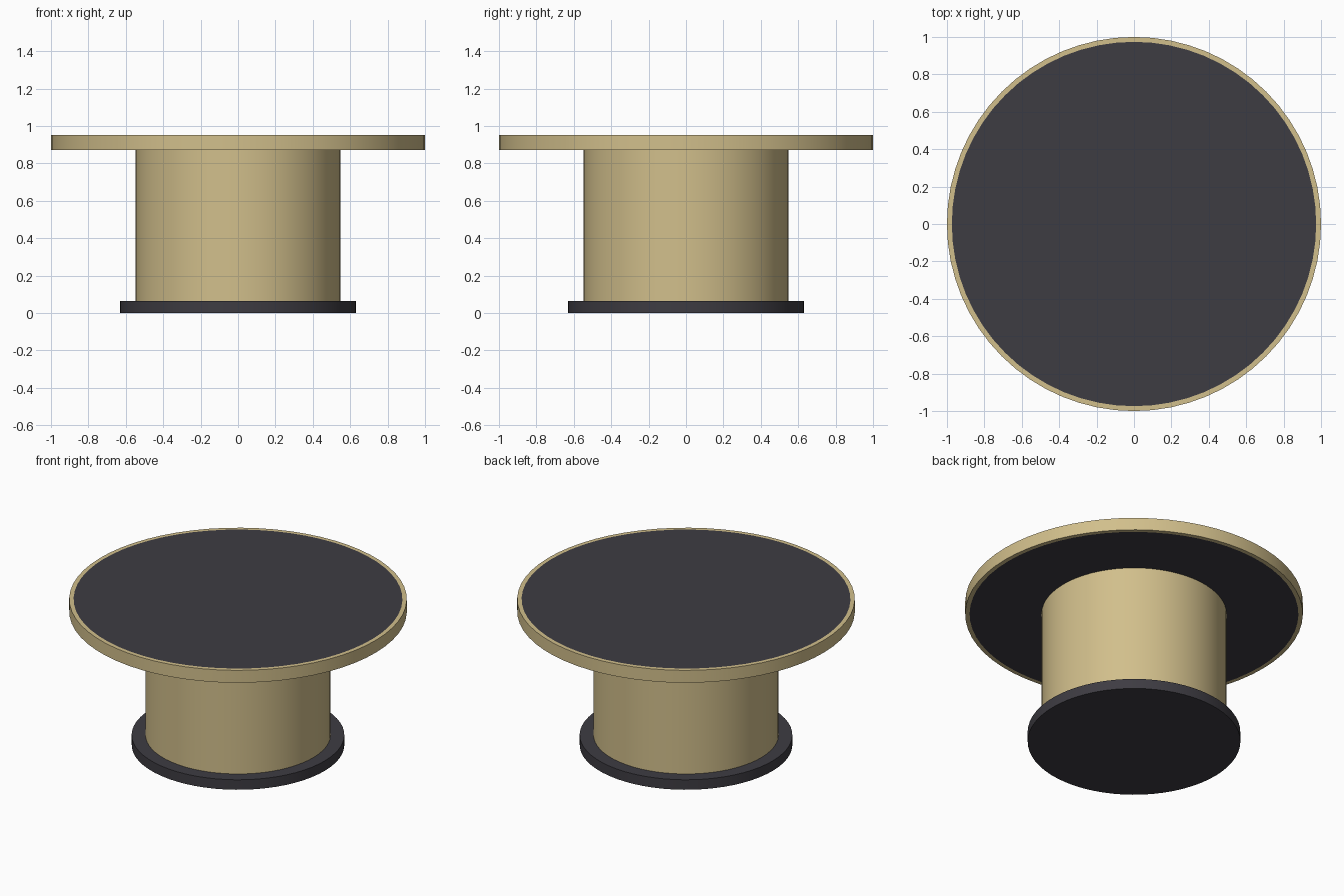
import bpy
import bmesh
import math

cube = bpy.data.objects.get("Cube")
if cube:
    bpy.data.objects.remove(cube, do_unlink=True)


def material(name, rgb):
    mat = bpy.data.materials.new(name)
    mat.use_nodes = True
    color = (*rgb, 1.0)
    mat.diffuse_color = color
    mat.node_tree.nodes["Principled BSDF"].inputs["Base Color"].default_value = color
    return mat


brass = material("pale brass", (0.64, 0.52, 0.26))
charcoal = material("charcoal", (0.048, 0.045, 0.055))


def disc(name, radius, bottom, top, mats, rim=0.0):
    """Upright cylinder; a rim insets both caps and gives them the second material."""
    mesh = bpy.data.meshes.new(name)
    bm = bmesh.new()
    bmesh.ops.create_cone(bm, cap_ends=True, segments=64,
                          radius1=radius, radius2=radius, depth=top - bottom)
    bmesh.ops.translate(bm, verts=bm.verts, vec=(0, 0, (top + bottom) / 2))
    if rim:
        caps = [f for f in bm.faces if abs(f.normal.z) > 0.9]
        bmesh.ops.inset_individual(bm, faces=caps, thickness=rim)
        for cap in caps:
            cap.material_index = 1
    bm.to_mesh(mesh)
    bm.free()
    for mat in mats:
        mesh.materials.append(mat)
    obj = bpy.data.objects.new(name, mesh)
    bpy.context.collection.objects.link(obj)
    bpy.ops.object.select_all(action="DESELECT")
    obj.select_set(True)
    bpy.context.view_layer.objects.active = obj
    bpy.ops.object.shade_smooth_by_angle(angle=math.radians(30))
    return obj


# Plinth, drum pedestal and rimmed round top
disc("base_plinth", 0.63, 0.0, 0.065, [charcoal])
disc("pedestal", 0.548, 0.065, 0.872, [brass])
disc("table_top", 1.0, 0.872, 0.953, [brass, charcoal], rim=0.026)
